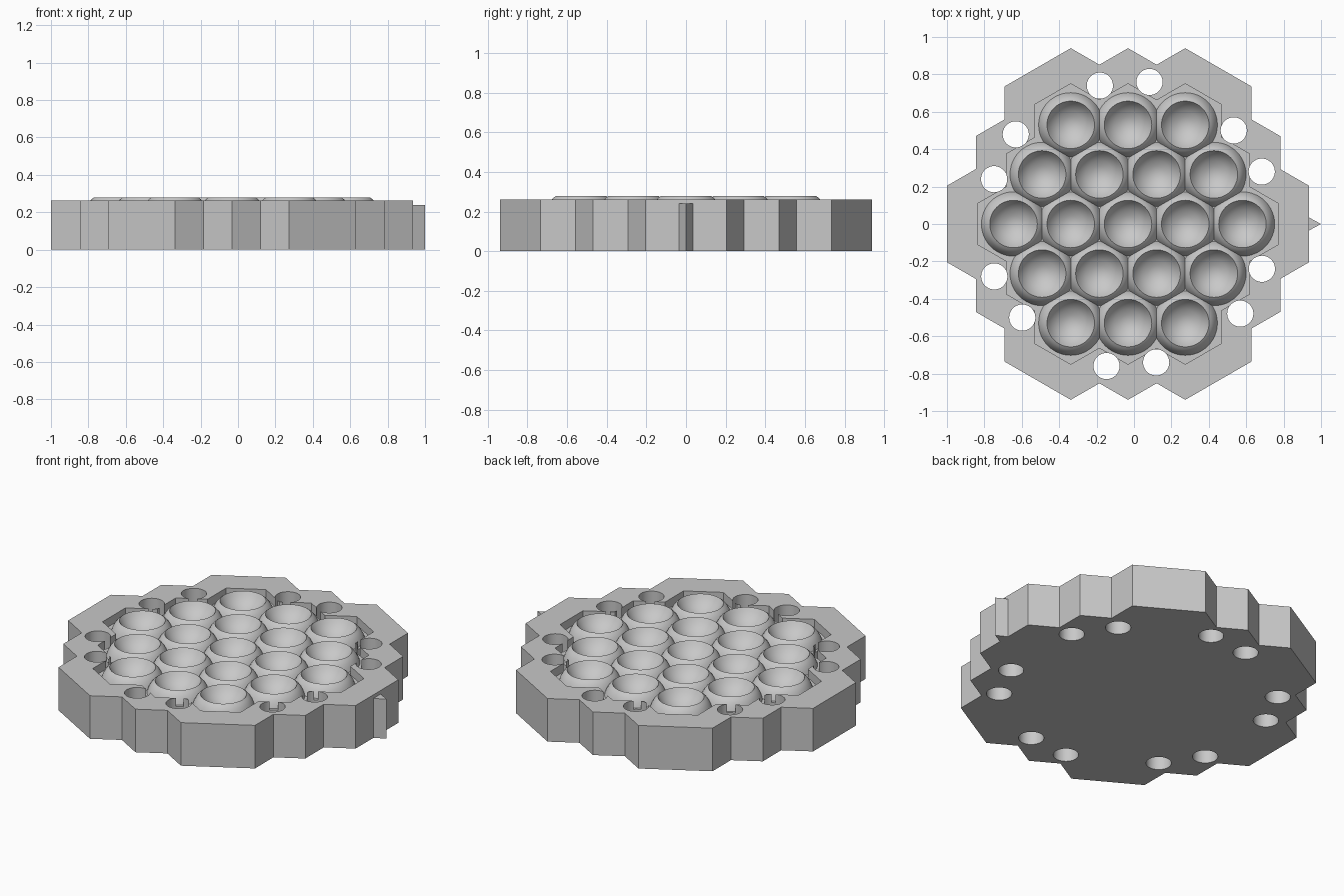
import bpy, bmesh, math
from mathutils import Vector, Matrix

if "Cube" in bpy.data.objects:
    bpy.data.objects.remove(bpy.data.objects["Cube"])

PITCH = 0.306
CENTRE = Vector((-0.032, 0, 0))
TOP, FLOOR = 0.262, 0.21

grey = bpy.data.materials.new("plain grey")
grey.use_nodes = True
grey.diffuse_color = (0.58, 0.58, 0.58, 1)
grey.node_tree.nodes["Principled BSDF"].inputs["Base Color"].default_value = (0.58, 0.58, 0.58, 1)


def polar(r, degrees):
    a = math.radians(degrees)
    return Vector((r * math.cos(a), r * math.sin(a), 0))


def make_object(name, bm):
    bmesh.ops.recalc_face_normals(bm, faces=bm.faces)
    mesh = bpy.data.meshes.new(name)
    bm.to_mesh(mesh)
    bm.free()
    mesh.materials.append(grey)
    obj = bpy.data.objects.new(name, mesh)
    bpy.context.collection.objects.link(obj)
    return obj


def add_prism(bm, points, z0, z1):
    low = [bm.verts.new((p.x, p.y, z0)) for p in points]
    high = [bm.verts.new((p.x, p.y, z1)) for p in points]
    bm.faces.new(low[::-1])
    bm.faces.new(high)
    for i in range(len(points)):
        j = (i + 1) % len(points)
        bm.faces.new((low[i], low[j], high[j], high[i]))


def prism(name, points, z0, z1):
    bm = bmesh.new()
    add_prism(bm, points, z0, z1)
    return make_object(name, bm)


def circle(centre, r, n=40):
    return [centre + polar(r, 360 * i / n) for i in range(n)]


def honeycomb_outline(radius):
    """Outer edge of a 19-cell honeycomb whose cells have this corner radius."""
    points = []
    corner, side = polar(2 * PITCH, 0), polar(PITCH * math.sqrt(3), 30)
    next_corner = polar(2 * PITCH, 60)
    out = polar(1, 30)
    valley = radius - PITCH / 2 * math.tan(math.radians(30))
    sector = [corner + polar(radius, -30), corner + out * radius,
              (corner + side) / 2 + out * valley, side + out * radius,
              (side + next_corner) / 2 + out * valley]
    for k in range(6):
        turn = Matrix.Rotation(math.radians(60 * k), 3, 'Z')
        points += [CENTRE + turn @ p for p in sector]
    return points


def cut(obj, cutter):
    mod = obj.modifiers.new("cut", 'BOOLEAN')
    mod.operation = 'DIFFERENCE'
    mod.solver = 'EXACT'
    mod.object = cutter
    bpy.context.view_layer.objects.active = obj
    bpy.ops.object.modifier_apply(modifier=mod.name)
    bpy.data.objects.remove(cutter)


# Cell centres of the honeycomb
cells = []
for row in range(-2, 3):
    count = 5 - abs(row)
    for i in range(count):
        cells.append(Vector(((i - (count - 1) / 2) * PITCH, row * PITCH * math.sqrt(3) / 2, 0)) + CENTRE)

# Base plate with a sunken honeycomb pocket
base = prism("base_plate", honeycomb_outline(0.41), 0, TOP)
cut(base, prism("pocket_cutter", honeycomb_outline(0.22), FLOOR, 0.4))

# Through holes in pairs round the rim, and wells beneath the cups
bm = bmesh.new()
for k in range(6):
    for r, angle in ((0.768, 21.4), (0.755, 41.5)):
        add_prism(bm, circle(CENTRE + polar(r, angle + 60 * k), 0.07), -0.1, 0.4)
for c in cells:
    add_prism(bm, circle(c, 0.14), 0.15, 0.5)
cut(base, make_object("bore_cutter", bm))

# Pointer on the right-hand edge
prism("edge_pointer", [Vector((0.92, -0.043, 0)), Vector((1, 0, 0)), Vector((0.92, 0.043, 0))], 0, 0.24)

# Rounded cups with hollow bowls, trimmed where neighbours meet
PROFILE = [(0.172, FLOOR), (0.164, 0.233), (0.152, 0.254), (0.14, 0.269), (0.127, 0.279),
           (0.115, 0.26), (0.098, 0.239), (0.075, 0.22), (0.045, 0.204), (0, 0.19)]
SEGMENTS = 48
cups = bmesh.new()
for c in cells:
    bm = bmesh.new()
    rings = [[bm.verts.new((p.x, p.y, z)) for p in circle(c, r, SEGMENTS)] for r, z in PROFILE[:-1]]
    tip = bm.verts.new((c.x, c.y, PROFILE[-1][1]))
    for i in range(SEGMENTS):
        j = (i + 1) % SEGMENTS
        for a, b in zip(rings, rings[1:]):
            bm.faces.new((a[i], a[j], b[j], b[i]))
        bm.faces.new((rings[-1][i], rings[-1][j], tip))
    for k in range(6):
        step = polar(PITCH, 60 * k)
        if any((c + step - other).length < 0.01 for other in cells):
            bmesh.ops.bisect_plane(bm, geom=bm.verts[:] + bm.edges[:] + bm.faces[:],
                                   plane_co=c + step / 2, plane_no=step, clear_outer=True)
    part = bpy.data.meshes.new("cup_part")
    bm.to_mesh(part)
    bm.free()
    cups.from_mesh(part)
    bpy.data.meshes.remove(part)
mesh = bpy.data.meshes.new("cups")
cups.to_mesh(mesh)
cups.free()
mesh.materials.append(grey)
cup_object = bpy.data.objects.new("cups", mesh)
bpy.context.collection.objects.link(cup_object)

for obj in (base, cup_object):
    bpy.ops.object.select_all(action='DESELECT')
    obj.select_set(True)
    bpy.context.view_layer.objects.active = obj
    bpy.ops.object.shade_smooth_by_angle(angle=math.radians(28))
